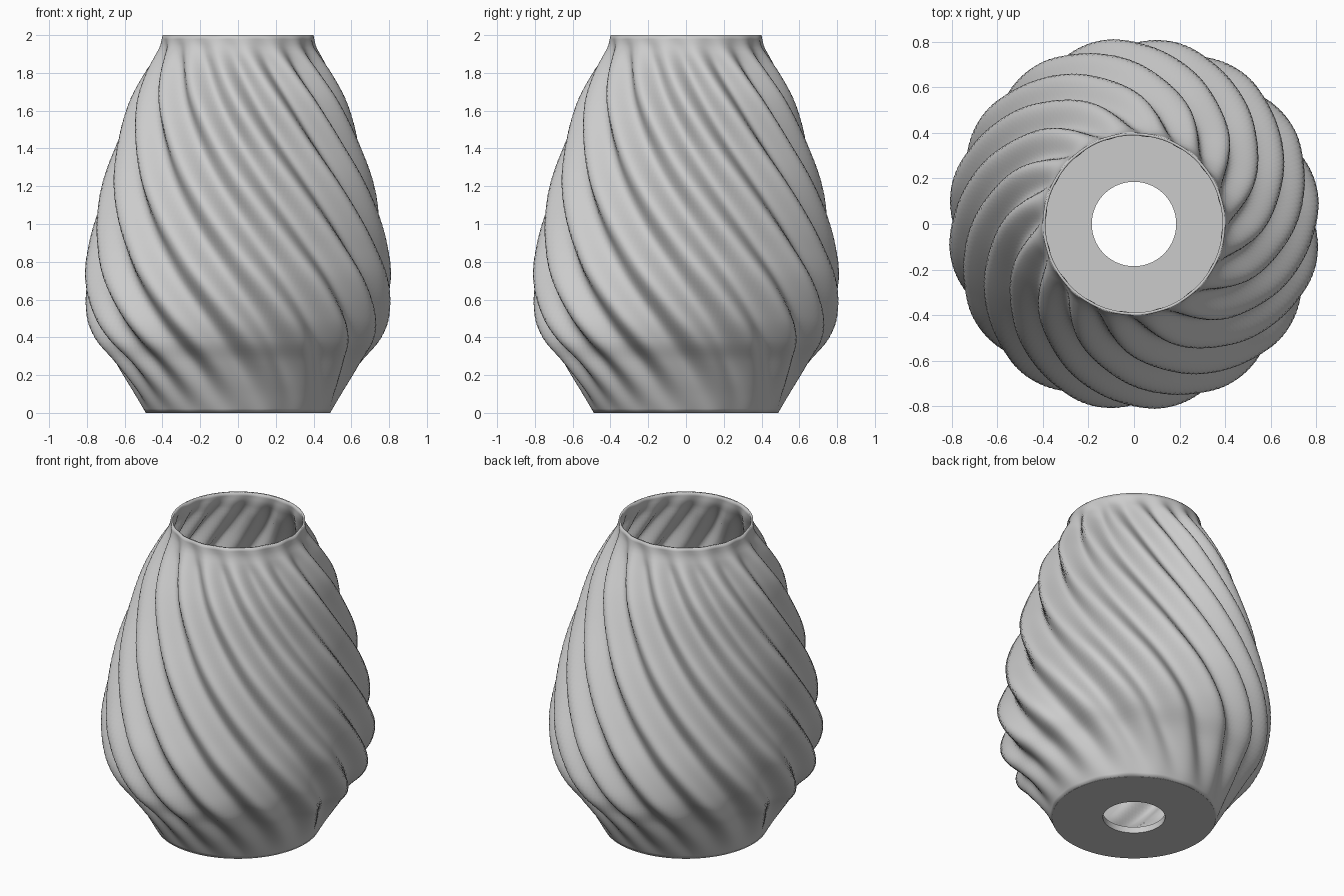
import bpy
import bmesh
from math import sin, cos, pi, radians

LOBES = 16
SEGMENTS = LOBES * 14
ROWS = 90
HEIGHT = 2.0
TWIST = radians(57)        # turn per unit of height
CREST_ANGLE = radians(8.7)  # direction of a crest at CREST_HEIGHT
CREST_HEIGHT = 0.7

# height, radius over the crests
CREST_PROFILE = [(0, .488), (.12, .56), (.28, .67), (.38, .75), (.5, .8), (.7, .818),
                 (.9, .79), (1.05, .76), (1.23, .715), (1.4, .66), (1.65, .575),
                 (1.8, .5), (1.89, .445), (1.94, .415), (2, .4)]
# height, half depth of the flutes
FLUTE_DEPTH = [(0, 0), (.15, .015), (.3, .032), (.5, .043), (1, .045),
               (1.6, .04), (1.82, .03), (1.93, .01), (2, 0)]


def smooth_value(points, z):
    """Cubic interpolation through (height, value) points."""
    last = len(points) - 1
    i = 0
    while i < last - 1 and z > points[i + 1][0]:
        i += 1

    def slope(k):
        a, b = points[max(k - 1, 0)], points[min(k + 1, last)]
        return (b[1] - a[1]) / (b[0] - a[0])

    (z0, v0), (z1, v1) = points[i], points[i + 1]
    h = z1 - z0
    t = (z - z0) / h
    s = 1 - t
    return (v0 * s * s * (1 + 2 * t) + v1 * t * t * (1 + 2 * s)
            + h * s * t * (slope(i) * s - slope(i + 1) * t))


def make_material(name, color):
    mat = bpy.data.materials.new(name)
    mat.use_nodes = True
    mat.diffuse_color = color
    for node in mat.node_tree.nodes:
        if node.type == 'BSDF_PRINCIPLED':
            node.inputs["Base Color"].default_value = color
    return mat


def build_rings(name, heights, radius_at, closed, material):
    """Skin a stack of rings; radius_at(row, angle) shapes each one."""
    bm = bmesh.new()
    rings = []
    for row, z in enumerate(heights):
        ring = []
        for k in range(SEGMENTS):
            a = 2 * pi * k / SEGMENTS
            r = radius_at(row, a)
            ring.append(bm.verts.new((r * cos(a), r * sin(a), z)))
        rings.append(ring)
    pairs = list(zip(rings, rings[1:]))
    if closed:
        pairs.append((rings[-1], rings[0]))
    for low, high in pairs:
        for k in range(SEGMENTS):
            n = (k + 1) % SEGMENTS
            bm.faces.new((low[k], low[n], high[n], high[k]))
    mesh = bpy.data.meshes.new(name)
    bm.to_mesh(mesh)
    bm.free()
    mesh.materials.append(material)
    obj = bpy.data.objects.new(name, mesh)
    bpy.context.collection.objects.link(obj)
    bpy.ops.object.select_all(action='DESELECT')
    obj.select_set(True)
    bpy.context.view_layer.objects.active = obj
    bpy.ops.object.shade_smooth_by_angle(angle=radians(40))
    return obj


default_cube = bpy.data.objects.get("Cube")
if default_cube:
    bpy.data.objects.remove(default_cube, do_unlink=True)

grey = make_material("plain grey", (0.6, 0.6, 0.6, 1))

# Fluted wall: twisted lobes that fade to plain circles at foot and rim
wall_heights = [HEIGHT * row / ROWS for row in range(ROWS + 1)]
crests = [smooth_value(CREST_PROFILE, z) for z in wall_heights]
depths = [smooth_value(FLUTE_DEPTH, z) for z in wall_heights]


def wall_radius(row, angle):
    crest = CREST_ANGLE - TWIST * (wall_heights[row] - CREST_HEIGHT)
    return crests[row] - depths[row] * (1 - cos(LOBES * (angle - crest)))


wall = build_rings("fluted_wall", wall_heights, wall_radius, False, grey)
shell = wall.modifiers.new("wall thickness", 'SOLIDIFY')
shell.thickness = 0.012
shell.offset = -1
shell.use_rim = True

# Flat base with a round hole
base_radii = [0.185, 0.486, 0.5, 0.185]
base_heights = [0, 0, 0.04, 0.04]
build_rings("base_ring", base_heights, lambda row, angle: base_radii[row], True, grey)
